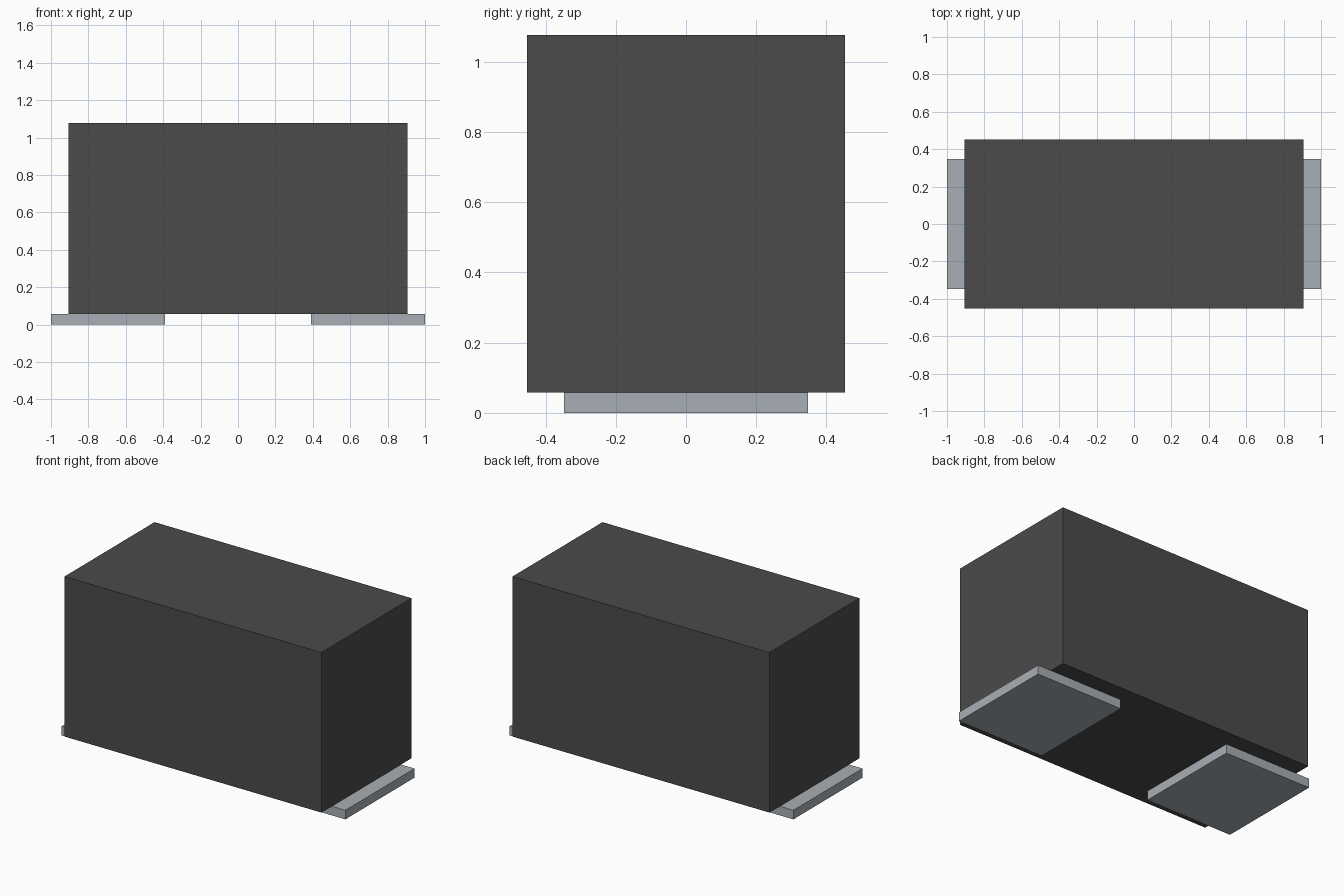
import bpy
import bmesh
from mathutils import Matrix, Vector

cube = bpy.data.objects.get("Cube")
if cube:
    bpy.data.objects.remove(cube, do_unlink=True)


def make_material(name, rgb):
    mat = bpy.data.materials.new(name)
    mat.use_nodes = True
    colour = (*rgb, 1.0)
    mat.diffuse_color = colour
    mat.node_tree.nodes["Principled BSDF"].inputs["Base Color"].default_value = colour
    return mat


def make_box(name, low, high, mat):
    low, high = Vector(low), Vector(high)
    bm = bmesh.new()
    bmesh.ops.create_cube(bm, size=1.0, matrix=Matrix.Diagonal((*(high - low), 1.0)))
    mesh = bpy.data.meshes.new(name)
    bm.to_mesh(mesh)
    bm.free()
    mesh.materials.append(mat)
    obj = bpy.data.objects.new(name, mesh)
    obj.location = (low + high) / 2
    bpy.context.collection.objects.link(obj)
    return obj


charcoal = make_material("charcoal", (0.07, 0.07, 0.07))
steel_grey = make_material("steel_grey", (0.39, 0.43, 0.46))

FOOT_TOP = 0.058

# Main block
make_box("body", (-0.905, -0.453, FOOT_TOP), (0.905, 0.453, 1.077), charcoal)

# Flat feet that stick out past both ends
for name, x0, x1 in (("left_foot", 0.39, 1.0), ("right_foot", -1.0, -0.39)):
    make_box(name, (x0, -0.348, 0.0), (x1, 0.348, FOOT_TOP), steel_grey)
